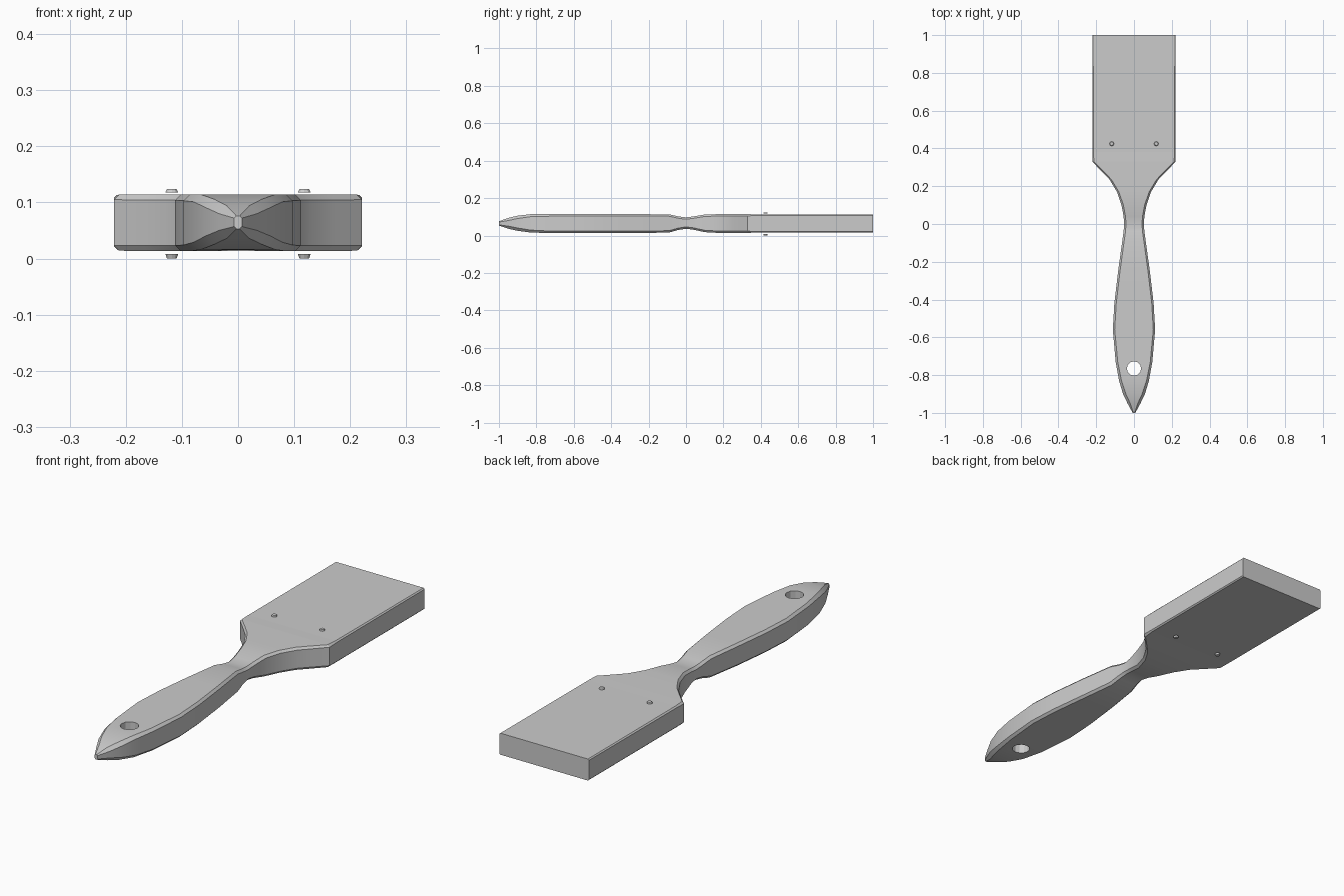
import bpy, bmesh
from mathutils import Matrix, Vector

cube = bpy.data.objects.get("Cube")
if cube:
    bpy.data.objects.remove(cube, do_unlink=True)

grey = bpy.data.materials.new("plain grey")
grey.use_nodes = True
GREY = (0.6, 0.6, 0.6, 1)
grey.diffuse_color = GREY
grey.node_tree.nodes["Principled BSDF"].inputs["Base Color"].default_value = GREY


def make_object(name, bm):
    bmesh.ops.recalc_face_normals(bm, faces=bm.faces)
    mesh = bpy.data.meshes.new(name)
    bm.to_mesh(mesh)
    bm.free()
    mesh.materials.append(grey)
    obj = bpy.data.objects.new(name, mesh)
    bpy.context.collection.objects.link(obj)
    return obj


def smooth(obj, angle):
    bpy.ops.object.select_all(action="DESELECT")
    obj.select_set(True)
    bpy.context.view_layer.objects.active = obj
    bpy.ops.object.shade_smooth_by_angle(angle=angle)


def loft(name, stations):
    """Skin chamfered rectangles: y, half width, bottom, top, chamfer."""
    bm = bmesh.new()
    rings = []
    for y, w, lo, hi, c in stations:
        half = [(w - c, lo), (w, lo + c), (w, hi - c), (w - c, hi)]
        section = half + [(-x, z) for x, z in reversed(half)]
        rings.append([bm.verts.new((x, y, z)) for x, z in section])
    for a, b in zip(rings, rings[1:]):
        for i in range(len(a)):
            j = (i + 1) % len(a)
            bm.faces.new((a[i], a[j], b[j], b[i]))
    bm.faces.new(rings[0])
    bm.faces.new(rings[-1])
    return make_object(name, bm)


def cylinder(name, x, y, z, r1, r2, depth, sides):
    bm = bmesh.new()
    bmesh.ops.create_cone(bm, cap_ends=True, segments=sides, radius1=r1, radius2=r2,
                          depth=depth, matrix=Matrix.Translation(Vector((x, y, z))))
    return make_object(name, bm)


# Handle: pointed end, swelling grip, pinched neck, flared shoulders
handle = loft("handle", [
    (-1.0, 0.007, 0.053, 0.076, 0.004),
    (-0.95, 0.034, 0.036, 0.094, 0.014),
    (-0.90, 0.058, 0.025, 0.106, 0.015),
    (-0.83, 0.079, 0.016, 0.114, 0.013),
    (-0.73, 0.097, 0.013, 0.114, 0.011),
    (-0.56, 0.112, 0.013, 0.114, 0.010),
    (-0.42, 0.104, 0.013, 0.114, 0.010),
    (-0.25, 0.084, 0.013, 0.114, 0.010),
    (-0.09, 0.062, 0.016, 0.113, 0.010),
    (-0.04, 0.055, 0.030, 0.102, 0.010),
    (0.0, 0.052, 0.036, 0.097, 0.010),
    (0.04, 0.055, 0.031, 0.102, 0.010),
    (0.10, 0.066, 0.018, 0.112, 0.010),
    (0.17, 0.090, 0.014, 0.114, 0.010),
    (0.235, 0.129, 0.013, 0.114, 0.010),
    (0.28, 0.172, 0.013, 0.114, 0.010),
    (0.33, 0.221, 0.014, 0.114, 0.009)])

# Hanging hole through the grip
cutter = cylinder("hole_cutter", 0, -0.765, 0.065, 0.038, 0.038, 0.3, 12)
cutter.hide_render = True
cutter.hide_set(True)
cut = handle.modifiers.new("hanging hole", "BOOLEAN")
cut.operation = "DIFFERENCE"
cut.solver = "EXACT"
cut.object = cutter
smooth(handle, 0.5)

# Flat bristle block
bristles = loft("bristle_block", [
    (0.33, 0.221, 0.014, 0.114, 0.009),
    (0.38, 0.221, 0.016, 0.113, 0.006),
    (1.0, 0.221, 0.017, 0.113, 0.005)])

# Rivet heads on both faces
for side, x in (("left", 0.118), ("right", -0.118)):
    top = cylinder(f"top_rivet_{side}", x, 0.425, 0.121, 0.012, 0.009, 0.006, 10)
    bottom = cylinder(f"bottom_rivet_{side}", x, 0.425, 0.004, 0.009, 0.012, 0.008, 10)
